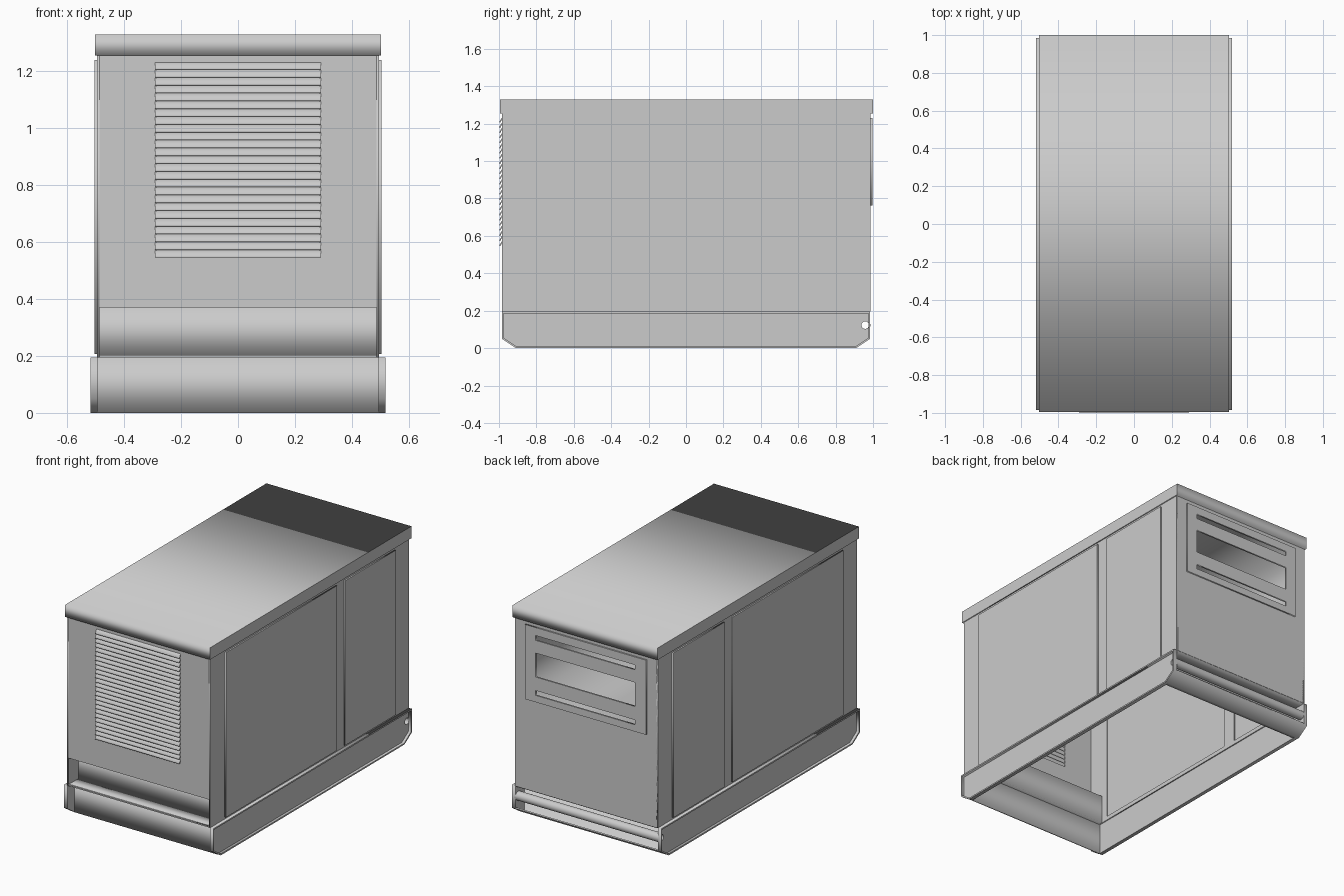
import bpy, math
from mathutils import Matrix

if "Cube" in bpy.data.objects:
    bpy.data.objects.remove(bpy.data.objects["Cube"])

# local profile plane -> world: 'x' profiles lie in (y, z), 'y' profiles lie in (x, z)
AXES = {'x': ((0, 0, 1), (1, 0, 0), (0, 1, 0)),
        'y': ((1, 0, 0), (0, 0, -1), (0, 1, 0))}


def rect(a0, b0, a1, b1):
    return [(a0, b0), (a1, b0), (a1, b1), (a0, b1)]


def circle(a, b, r, n=32):
    return [(a + r * math.cos(2 * math.pi * i / n), b + r * math.sin(2 * math.pi * i / n)) for i in range(n)]


def sheet(name, axis, lo, hi, outlines):
    """Filled profile (inner outlines become holes) extruded from lo to hi along the axis."""
    cu = bpy.data.curves.new(name, 'CURVE')
    cu.dimensions = '2D'
    cu.fill_mode = 'BOTH'
    cu.extrude = (hi - lo) / 2
    for pts in outlines:
        sp = cu.splines.new('POLY')
        sp.points.add(len(pts) - 1)
        for p, (a, b) in zip(sp.points, pts):
            p.co = (a, b, 0, 1)
        sp.use_cyclic_u = True
    ob = bpy.data.objects.new(name, cu)
    bpy.context.collection.objects.link(ob)
    m = Matrix(AXES[axis]).to_4x4()
    m.translation['xyz'.index(axis)] = (lo + hi) / 2
    ob.matrix_world = m
    bpy.ops.object.select_all(action='DESELECT')
    ob.select_set(True)
    bpy.context.view_layer.objects.active = ob
    bpy.ops.object.convert(target='MESH')
    return bpy.context.view_layer.objects.active


def box(name, x0, x1, y0, y1, z0, z1):
    return sheet(name, 'x', x0, x1, [rect(y0, z0, y1, z1)])


T = 0.008
DOORS = [(-0.84, 0.26), (0.34, 0.845)]
PIPE = (0.958, 0.123)

# skid rail profiles: chamfered lower corners, outward-opening channel
rail = [(-0.985, 0.05), (-0.91, 0), (0.91, 0), (0.985, 0.05), (0.985, 0.195), (-0.985, 0.195)]
lip = [(-0.976, 0.055), (-0.907, 0.009), (0.907, 0.009), (0.976, 0.055), (0.976, 0.186), (-0.976, 0.186)]

for s, side in ((1, 'right'), (-1, 'left')):
    def span(a, b):
        return sorted((s * a, s * b))
    # side wall with door openings and the doors covering them
    sheet(side + '_wall', 'x', *span(0.487, 0.496),
          [rect(-0.985, 0.195, 0.987, 1.26)] + [rect(a + .008, 0.22, b - .008, 1.23) for a, b in DOORS])
    for i, (a, b) in enumerate(DOORS):
        sheet(f'{side}_door_{i + 1}', 'x', *span(0.494, 0.504), [rect(a, 0.207, b, 1.24)])
    # channel rail: flange ring and web
    sheet(side + '_rail_flange', 'x', *span(0.496, 0.518), [rail, lip])
    sheet(side + '_rail_web', 'x', *span(0.494, 0.501), [rail, circle(*PIPE, 0.02)])

# roof cap
box('roof', -0.503, 0.503, -0.995, 1.0, 1.255, 1.33)

# front wall with louvre opening and step recess
sheet('front_wall', 'y', -0.985, -0.977,
      [rect(-0.495, 0.195, 0.495, 1.26), rect(-0.285, 0.55, 0.285, 1.23), rect(-0.487, 0.203, 0.487, 0.37)])
box('recess_back', -0.487, 0.487, -0.885, -0.877, 0.197, 0.378)
box('recess_floor', -0.487, 0.487, -0.983, -0.879, 0.196, 0.203)
box('recess_ceiling', -0.487, 0.487, -0.979, -0.879, 0.37, 0.378)

# front louvre slats
N, Z0, Z1 = 25, 0.545, 1.233
P = (Z1 - Z0) / N
slats = [[(-0.984, z + P), (-0.998, z + 0.005), (-0.998, z), (-0.993, z), (-0.978, z + P)]
         for z in (Z0 + i * P for i in range(N))]
sheet('louvre_slats', 'x', -0.292, 0.292, slats)

# back wall, vented panel and the duct behind it
sheet('back_wall', 'y', 0.979, 0.987, [rect(-0.495, 0.195, 0.495, 1.26), rect(-0.41, 0.77, 0.41, 1.22)])
sheet('back_vent_panel', 'y', 0.986, 0.996,
      [rect(-0.42, 0.762, 0.42, 1.23), rect(-0.345, 0.92, 0.345, 1.07),
       rect(-0.345, 0.805, 0.345, 0.835), rect(-0.345, 1.15, 0.345, 1.18)])
sheet('vent_duct', 'y', 0.0, 0.985, [rect(-0.42, 0.762, 0.42, 1.23), rect(-0.412, 0.77, 0.412, 1.222)])
box('vent_duct_end', -0.42, 0.42, -0.006, 0.002, 0.762, 1.23)

# skid cross members: front plate, rear tray and hollow lifting pipe
box('front_cross_plate', -0.496, 0.496, -0.912, -0.904, 0, 0.197)
sheet('rear_cross_tray', 'x', -0.496, 0.496,
      [[(0.885, 0), (0.91, 0), (0.985, 0.05), (0.985, 0.06), (0.908, 0.009), (0.893, 0.009),
        (0.893, 0.197), (0.885, 0.197)]])
box('rear_sill', -0.49, 0.49, 0.885, 0.985, 0.191, 0.199)
sheet('rear_pipe', 'x', -0.5, 0.5, [circle(*PIPE, 0.028), circle(*PIPE, 0.02)])
bpy.ops.object.shade_smooth_by_angle()
